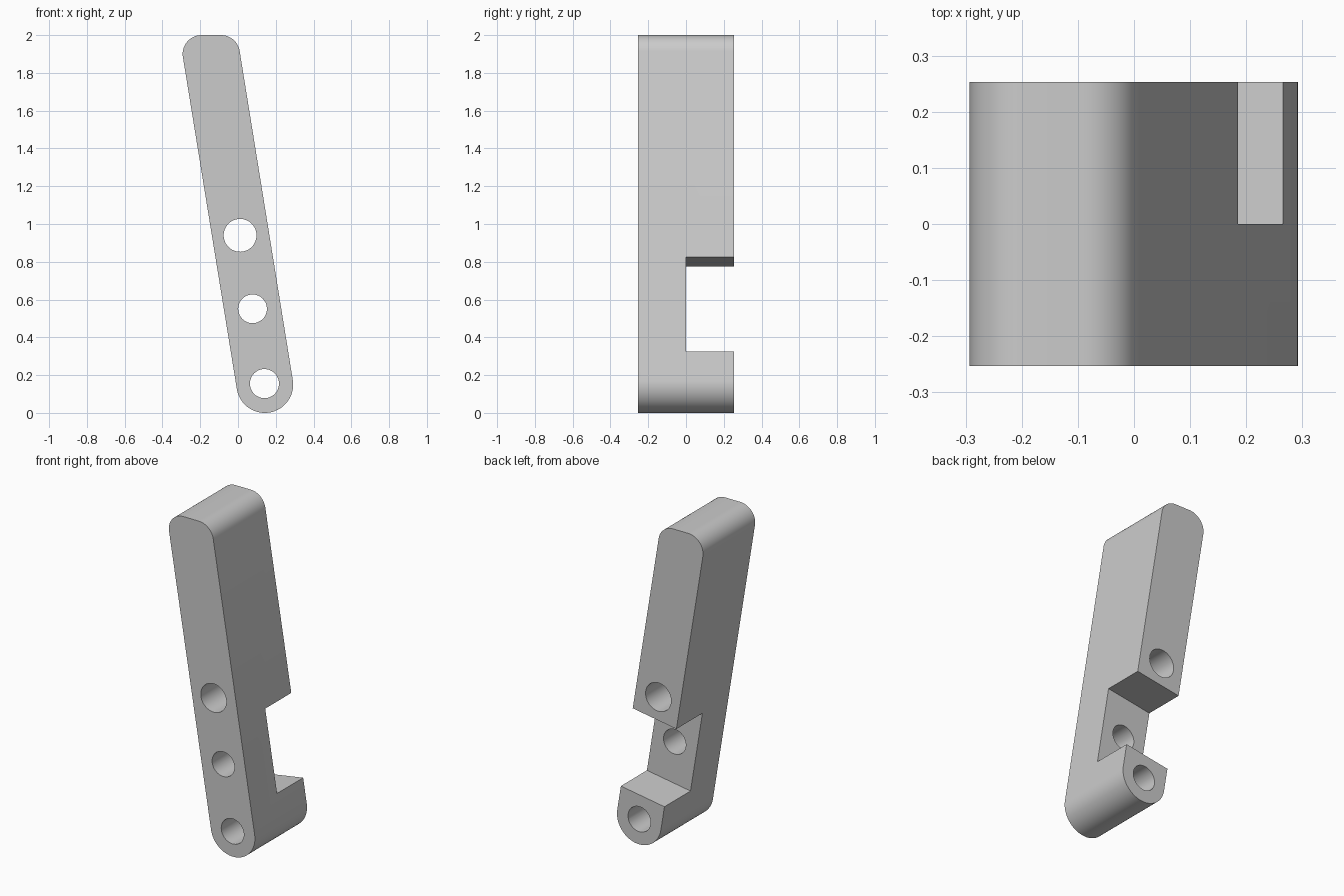
import bpy, bmesh, math
from mathutils import Vector, Matrix

if "Cube" in bpy.data.objects:
    bpy.data.objects.remove(bpy.data.objects["Cube"])

DEPTH = 0.506
TILT = math.radians(9.2)

grey = bpy.data.materials.new("matte grey")
grey.use_nodes = True
grey.diffuse_color = (0.6, 0.6, 0.6, 1)
grey.node_tree.nodes["Principled BSDF"].inputs["Base Color"].default_value = (0.6, 0.6, 0.6, 1)


def arc(cx, cz, r, start, end, steps):
    """Points along an arc in the xz plane, angles in radians."""
    return [(cx + r * math.cos(start + (end - start) * i / steps),
             cz + r * math.sin(start + (end - start) * i / steps))
            for i in range(steps + 1)]


def prism(name, outline, y0, y1):
    """Extrude an xz outline from y0 to y1."""
    bm = bmesh.new()
    face = bm.faces.new([bm.verts.new((x, y0, z)) for x, z in outline])
    moved = bmesh.ops.extrude_face_region(bm, geom=[face])["geom"]
    bmesh.ops.translate(bm, vec=(0, y1 - y0, 0),
                        verts=[v for v in moved if isinstance(v, bmesh.types.BMVert)])
    bmesh.ops.recalc_face_normals(bm, faces=bm.faces)
    mesh = bpy.data.meshes.new(name)
    bm.to_mesh(mesh)
    bm.free()
    mesh.materials.append(grey)
    obj = bpy.data.objects.new(name, mesh)
    bpy.context.collection.objects.link(obj)
    return obj


# Leaning bar: round lower end, flat top with two rounded corners
outline = (arc(0.142, 0.15, 0.15, -math.pi + TILT, TILT, 48)
           + arc(-0.09, 1.9, 0.1, TILT, math.pi / 2, 16)
           + arc(-0.193, 1.9, 0.1, math.pi / 2, math.pi + TILT, 20))
bar = prism("lever_bar", outline, -DEPTH / 2, DEPTH / 2)

# Three through holes
cutters = [prism("hole_cutter", arc(x, z, r, 0, math.tau * 47 / 48, 47), -0.4, 0.4)
           for x, z, r in ((0.011, 0.94, 0.087), (0.077, 0.551, 0.076), (0.14, 0.155, 0.077))]

# Notch across the back half, square to the bar
corner = Vector((0.267, 0.325))
turn = Matrix.Rotation(TILT, 2)
notch = [corner + turn @ Vector(p) for p in ((-0.5, 0), (0.2, 0), (0.2, 0.506), (-0.5, 0.506))]
cutters.append(prism("notch_cutter", notch, 0, 0.4))

for cutter in cutters:
    cutter.hide_render = True
    cut = bar.modifiers.new(cutter.name, 'BOOLEAN')
    cut.operation = 'DIFFERENCE'
    cut.solver = 'EXACT'
    cut.object = cutter

# Bake the cuts and discard the cutters
bpy.context.view_layer.objects.active = bar
bpy.ops.object.select_all(action='DESELECT')
bar.select_set(True)
for name in [m.name for m in bar.modifiers]:
    bpy.ops.object.modifier_apply(modifier=name)
for cutter in cutters:
    bpy.data.objects.remove(cutter)
bpy.ops.object.shade_smooth_by_angle(angle=math.radians(30))
